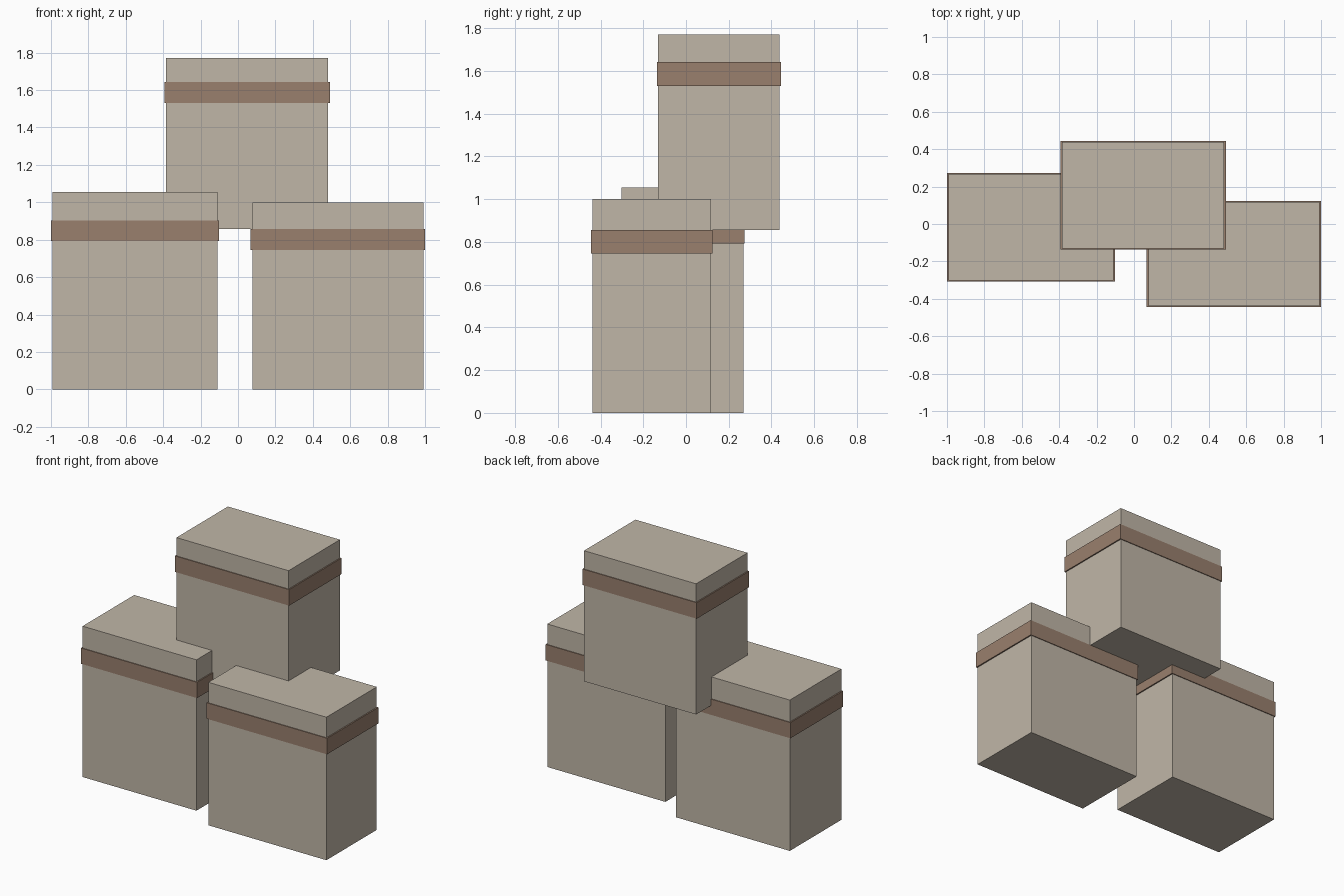
import bpy, bmesh
from mathutils import Vector

if "Cube" in bpy.data.objects:
    bpy.data.objects.remove(bpy.data.objects["Cube"])


def material(name, color):
    m = bpy.data.materials.new(name)
    m.diffuse_color = (*color, 1)
    m.use_nodes = True
    m.node_tree.nodes["Principled BSDF"].inputs["Base Color"].default_value = m.diffuse_color
    return m


canvas = material("box_tan", (0.53, 0.47, 0.39))
leather = material("band_brown", (0.32, 0.215, 0.155))


def block(name, xs, ys, zs, mat):
    bm = bmesh.new()
    bmesh.ops.create_cube(bm, size=1)
    size = Vector([b - a for a, b in (xs, ys, zs)])
    bmesh.ops.scale(bm, vec=size, verts=bm.verts)
    mesh = bpy.data.meshes.new(name)
    bm.to_mesh(mesh)
    bm.free()
    mesh.materials.append(mat)
    obj = bpy.data.objects.new(name, mesh)
    obj.location = [(a + b) / 2 for a, b in (xs, ys, zs)]
    bpy.context.collection.objects.link(obj)


def grow(span, amount=0.01):
    # Bands stand slightly proud, in proportion to the box
    d = (span[1] - span[0]) * amount
    return span[0] - d, span[1] + d


# Each box: name, x span, y span, z span, band z span
boxes = [
    ("left_box", (-0.991, -0.110), (-0.302, 0.268), (0, 1.055), (0.792, 0.902)),
    ("right_box", (0.077, 0.991), (-0.438, 0.118), (0, 1.0), (0.745, 0.857)),
    ("top_box", (-0.385, 0.482), (-0.130, 0.438), (0.857, 1.771), (1.531, 1.643)),
]
for name, xs, ys, zs, band in boxes:
    block(name, xs, ys, zs, canvas)
    block(name + "_band", grow(xs), grow(ys), band, leather)
